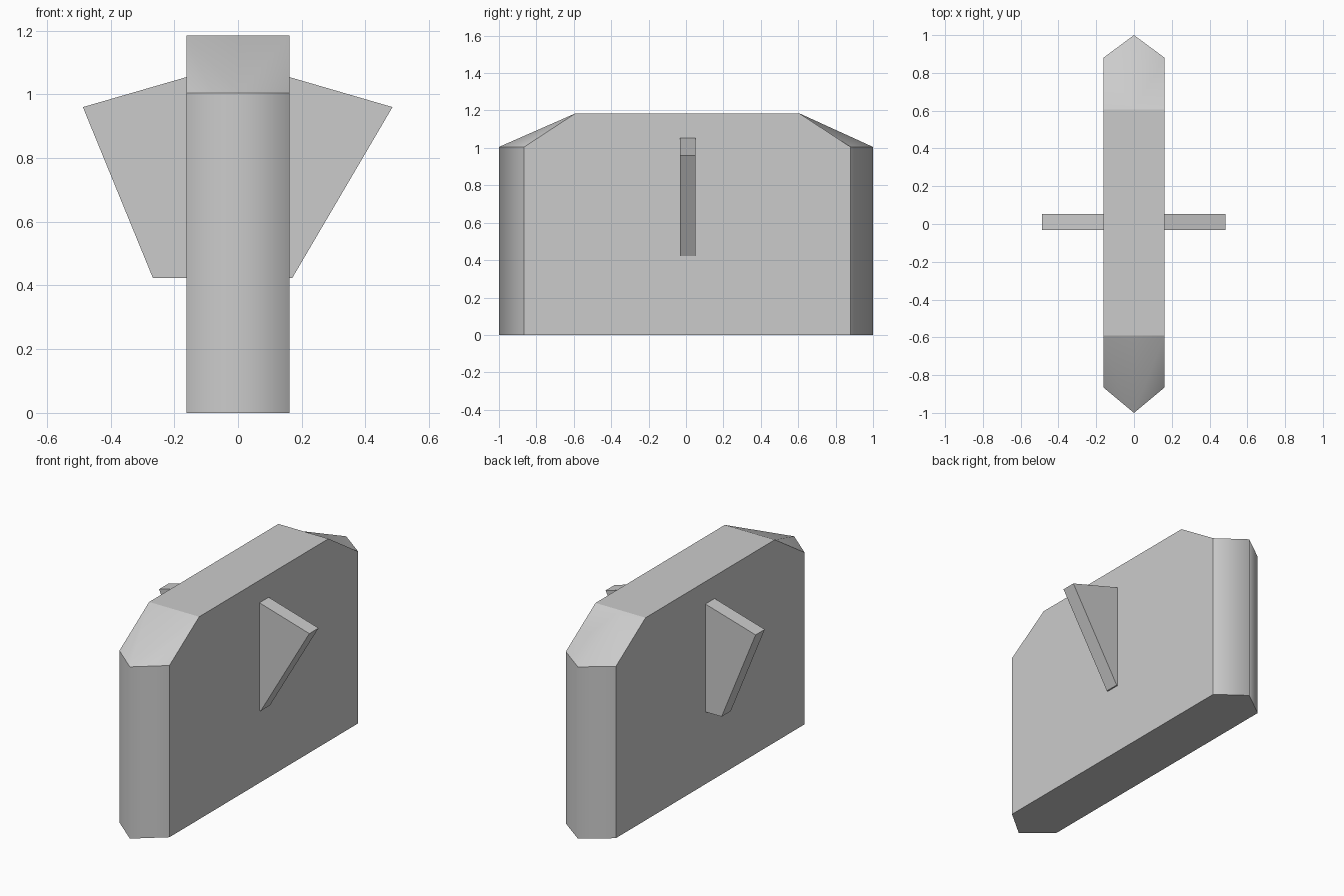
import bpy, bmesh

if "Cube" in bpy.data.objects:
    bpy.data.objects.remove(bpy.data.objects["Cube"])

W = 0.162           # half thickness of the body
EAVE, TOP = 1.005, 1.185


def finish(name, bm):
    bmesh.ops.recalc_face_normals(bm, faces=bm.faces[:])
    mesh = bpy.data.meshes.new(name)
    bm.to_mesh(mesh)
    bm.free()
    obj = bpy.data.objects.new(name, mesh)
    bpy.context.collection.objects.link(obj)
    return obj


# Body: upright slab with a pointed prow at each end and sloped upper corners
bm = bmesh.new()
group = {}


def face(label, *verts):
    group[bm.faces.new(verts)] = label


def row(y_side, y_mid, z):
    return [bm.verts.new(p) for p in ((-W, y_side, z), (0, y_mid, z), (W, y_side, z))]


ends = []
for label, shoulder, tip, ridge in (("front", -0.865, -1, -0.59), ("back", 0.88, 1, 0.605)):
    low, eave, top = row(shoulder, tip, 0), row(shoulder, tip, EAVE), row(ridge, ridge, TOP)
    for i in (0, 2):
        face(label + "_wall", low[i], low[1], eave[1], eave[i])
        if label == "front":
            face(label + "_slope", top[1], top[i], eave[1])
            face(label + "_slope", top[i], eave[i], eave[1])
        else:
            face(label + "_slope", top[1], top[i], eave[i])
            face(label + "_slope", top[1], eave[i], eave[1])
    ends.append((low, eave, top))

(fl, fe, ft), (bl, be, bt) = ends
for i in (0, 2):
    face(f"side{i}", fl[i], bl[i], be[i], bt[i], ft[i], fe[i])
face("top", *ft, *reversed(bt))
face("bottom", *fl, *reversed(bl))

# Shading is smooth within each zone and sharp between zones
for f in bm.faces:
    f.smooth = True
for e in bm.edges:
    e.smooth = len({group[f] for f in e.link_faces}) == 1
finish("body", bm)


# Side fins: flat plates extruded from a front profile
def fin(name, profile, y0=-0.033, y1=0.052):
    bm = bmesh.new()
    plate = bm.faces.new([bm.verts.new((x, y0, z)) for x, z in profile])
    ext = bmesh.ops.extrude_face_region(bm, geom=[plate])["geom"]
    moved = [v for v in ext if isinstance(v, bmesh.types.BMVert)]
    bmesh.ops.translate(bm, verts=moved, vec=(0, y1 - y0, 0))
    if not plate.is_valid or len(bm.faces) < 6:
        bm.faces.new([v for v in bm.verts if v not in moved])
    finish(name, bm)


fin("left_fin", [(-W + 0.01, 0.423), (-0.267, 0.423), (-0.487, 0.96), (-W + 0.01, 1.057)])
fin("right_fin", [(W - 0.01, 0.423), (0.17, 0.423), (0.485, 0.96), (W - 0.01, 1.057)])
